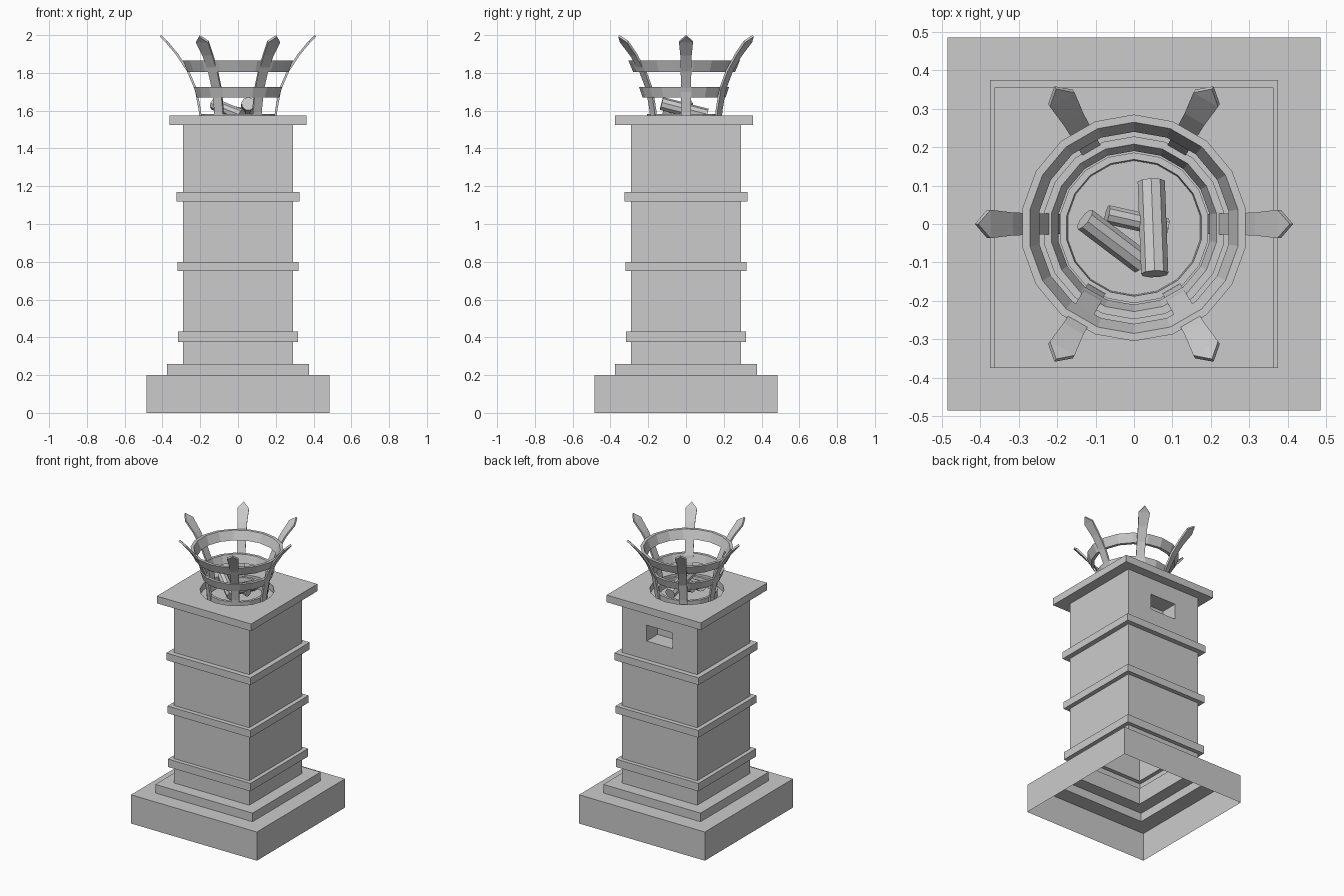
import bpy, bmesh
from math import sin, cos, pi, radians
from mathutils import Vector

if "Cube" in bpy.data.objects:
    bpy.data.objects.remove(bpy.data.objects["Cube"])


def finish(bm, name, fix=True):
    if fix:
        bmesh.ops.recalc_face_normals(bm, faces=bm.faces[:])
    me = bpy.data.meshes.new(name)
    bm.to_mesh(me)
    bm.free()
    ob = bpy.data.objects.new(name, me)
    bpy.context.collection.objects.link(ob)
    return ob


# Hollow square pillar: one open-bottomed stepped shell
profile = [(.485, 0), (.485, .20), (.375, .20), (.375, .26), (.29, .26)]
for z0, z1, w in [(.375, .43, .318), (.75, .80, .32), (1.12, 1.17, .325)]:
    profile += [(.29, z0), (w, z0), (w, z1), (.29, z1)]
profile.append((.29, 1.53))

bm = bmesh.new()
rows = [[bm.verts.new((sx * w, sy * w, z)) for sx, sy in ((-1, -1), (1, -1), (1, 1), (-1, 1))]
        for w, z in profile]
for a, b in zip(rows, rows[1:]):
    for i in range(4):
        j = (i + 1) % 4
        back = bm.faces.new((a[i], a[j], b[j], b[i]))
        if i == 2:
            upper_back = back
bm.faces.new(rows[-1])

# Square vent recessed in the upper back face
outer = list(upper_back.verts)
bm.faces.remove(upper_back)


def opening(y):
    return [bm.verts.new((x, y, z)) for x, z in ((.1, 1.30), (-.1, 1.30), (-.1, 1.41), (.1, 1.41))]


mouth, deep = opening(.29), opening(.17)
for i in range(4):
    j = (i + 1) % 4
    bm.faces.new((outer[i], outer[j], mouth[j], mouth[i]))
    bm.faces.new((mouth[i], mouth[j], deep[j], deep[i]))
bm.faces.new(deep)
finish(bm, "pillar", fix=False)

# Cap slab with a round hole
bm = bmesh.new()
bmesh.ops.create_cube(bm, size=1)
for v in bm.verts:
    v.co = (v.co.x * .727, v.co.y * .73 - .01, v.co.z * .05 + 1.55)
slab = finish(bm, "cap_slab")
bm = bmesh.new()
bmesh.ops.create_cone(bm, cap_ends=True, segments=18, radius1=.235, radius2=.235, depth=.3)
bmesh.ops.translate(bm, verts=bm.verts, vec=(0, -.01, 1.55))
cutter = finish(bm, "hole_cutter")
cutter.hide_render = True
mod = slab.modifiers.new("hole", 'BOOLEAN')
mod.operation = 'DIFFERENCE'
mod.solver = 'EXACT'
mod.object = cutter
bpy.context.view_layer.objects.active = slab
bpy.ops.object.modifier_apply(modifier="hole")
bpy.data.objects.remove(cutter)


# Flared basket hoops, 18 sides
def hoop(name, z0, r0, z1, r1, t):
    bm = bmesh.new()
    n = 18
    section = [(r0, z0), (r1, z1), (r1 - t, z1), (r0 - t, z0)]
    loops = []
    for k in range(n):
        a = pi / 2 + 2 * pi * k / n
        loops.append([bm.verts.new((r * cos(a), r * sin(a) - .01, z)) for r, z in section])
    for k in range(n):
        p, q = loops[k], loops[(k + 1) % n]
        for i in range(4):
            j = (i + 1) % 4
            bm.faces.new((p[i], q[i], q[j], p[j]))
    finish(bm, name)


hoop("upper_hoop", 1.805, .27, 1.865, .295, .02)
hoop("middle_hoop", 1.67, .22, 1.725, .238, .02)
hoop("bottom_hoop", 1.53, .193, 1.582, .196, .018)

# Six curved pointed bars
path = [(.195, 1.53, .026), (.202, 1.60, .026), (.222, 1.71, .027), (.265, 1.81, .028),
        (.32, 1.895, .03), (.378, 1.965, .037)]
for k in range(6):
    a = radians(60 * k)
    out, side = Vector((cos(a), sin(a), 0)), Vector((-sin(a), cos(a), 0))
    up = Vector((0, 0, 1))
    bm = bmesh.new()
    pairs = [[bm.verts.new(out * r + up * z + side * s * w) for s in (-1, 1)] for r, z, w in path]
    for p, q in zip(pairs, pairs[1:]):
        bm.faces.new((p[0], p[1], q[1], q[0]))
    tip = bm.verts.new(out * .41 + up * 1.996)
    bm.faces.new((pairs[-1][0], pairs[-1][1], tip))
    bar = finish(bm, f"basket_bar_{k + 1}")
    bar.modifiers.new("thickness", 'SOLIDIFY').thickness = .012
    bar.modifiers["thickness"].offset = 0


# Logs lying in the basket
def log(name, p, q, r):
    p, q = Vector(p), Vector(q)
    bm = bmesh.new()
    bmesh.ops.create_cone(bm, cap_ends=True, segments=9, radius1=r, radius2=r, depth=(q - p).length)
    ob = finish(bm, name)
    ob.location = (p + q) / 2
    ob.rotation_euler = (q - p).to_track_quat('Z', 'Y').to_euler()


log("log_top", (.054, -.13, 1.637), (.045, .11, 1.575), .036)
log("log_left", (-.128, .012, 1.635), (.02, -.10, 1.575), .032)
log("log_under", (-.07, .025, 1.61), (.085, -.01, 1.575), .025)
